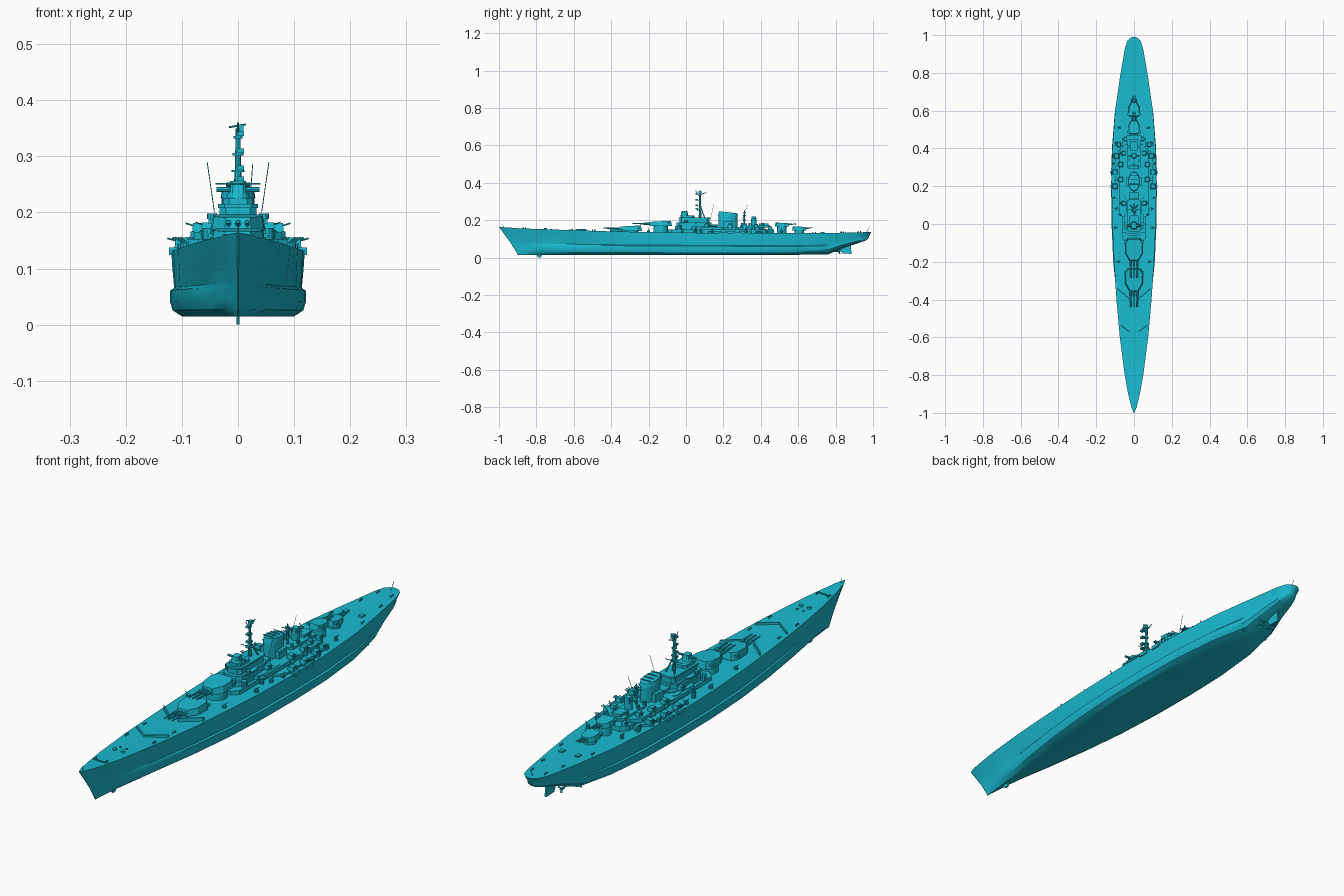
import bpy, bmesh, math
from mathutils import Vector

mat = bpy.data.materials.new("teal_paint")
mat.diffuse_color = (0.01, 0.5, 0.64, 1)


def make(name, verts, faces, smooth=None):
    me = bpy.data.meshes.new(name)
    me.from_pydata(verts, [], faces)
    bm = bmesh.new()
    bm.from_mesh(me)
    bmesh.ops.recalc_face_normals(bm, faces=bm.faces)
    bm.to_mesh(me)
    bm.free()
    ob = bpy.data.objects.new(name, me)
    bpy.context.collection.objects.link(ob)
    me.materials.append(mat)
    if smooth:
        bpy.ops.object.select_all(action='DESELECT')
        bpy.context.view_layer.objects.active = ob
        ob.select_set(True)
        bpy.ops.object.shade_smooth_by_angle(angle=math.radians(smooth))
    return ob


def rings(name, loops, smooth=None):
    n = len(loops[0])
    faces = [tuple(range(n)), tuple(range(n * (len(loops) - 1), n * len(loops)))]
    for k in range(len(loops) - 1):
        for i in range(n):
            j = (i + 1) % n
            faces.append((k * n + i, k * n + j, k * n + n + j, k * n + n + i))
    return make(name, [v for l in loops for v in l], faces, smooth)


def prism(name, outline, z0, z1, at=(0, 0), top=1.0, slope=0.0):
    cx, cy = at
    return rings(name, [[(cx + x, cy + y, z0) for x, y in outline],
                        [(cx + x * top, cy + y * top, z1 + slope * y) for x, y in outline]])


def box(name, x, y0, y1, z0, z1, hw, top=1.0):
    h = (y1 - y0) / 2
    return prism(name, [(-hw, -h), (hw, -h), (hw, h), (-hw, h)], z0, z1, (x, (y0 + y1) / 2), top)


def circle(r, n=16, ry=None):
    return [(r * math.cos(2 * math.pi * i / n), (ry or r) * math.sin(2 * math.pi * i / n)) for i in range(n)]


def drum(name, x, y, z0, z1, r, n=16, top=1.0):
    return prism(name, circle(r, n), z0, z1, (x, y), top)


def octo(name, y0, y1, z0, z1, hw, cut, top=1.0):
    h = (y1 - y0) / 2
    half = [(hw - cut, -h), (hw, -h + cut), (hw, h - cut), (hw - cut, h)]
    return prism(name, half + [(-x, y) for x, y in half[::-1]], z0, z1, (0, (y0 + y1) / 2), top)


def rod(name, a, b, r, r2=None, n=8):
    a, b = Vector(a), Vector(b)
    q = (b - a).to_track_quat('Z', 'Y')
    return rings(name, [[p + q @ Vector((x, y, 0)) for x, y in circle(rr, n)]
                        for p, rr in ((a, r), (b, r2 or r))], 40)


# Hull: y at deck, y at keel, deck z, keel z, half widths at deck / bulge / bottom
stations = [
    (-1.0, -.9, .164, .015, .002, .001, .001), (-.97, -.875, .162, .015, .014, .005, .002),
    (-.9, -.835, .157, .015, .031, .015, .006), (-.8, -.77, .153, .015, .049, .029, .012),
    (-.6, -.6, .146, .015, .075, .06, .033), (-.4, -.4, .14, .015, .093, .09, .06),
    (-.2, -.2, .136, .015, .106, .11, .084), (0, 0, .133, .015, .115, .119, .098),
    (.2, .2, .132, .015, .119, .121, .1), (.4, .4, .131, .015, .115, .117, .092),
    (.6, .6, .131, .015, .1, .101, .058), (.76, .76, .132, .017, .077, .07, .012),
    (.85, .85, .133, .055, .062, .051, .01), (.93, .925, .135, .078, .048, .037, .01),
    (.97, .96, .136, .09, .035, .025, .008), (.985, .972, .136, .1, .02, .013, .005),
    (.99, .976, .136, .106, .006, .004, .002)]
loops = []
for yd, yk, zd, zk, wd, wm, wk in stations:
    step = .94 if -.65 < yd < .7 else 1.0
    half = [(wk, 0), (wk + .78 * (wm - wk), .09), (wm, .22), (wm, .39),
            (wm * step, .43), (wd * .65 + wm * step * .35, .75), (wd, 1)]
    ring = half + [(-x, t) for x, t in half[::-1]]
    loops.append([(x, yk + (yd - yk) * t ** 1.15, zk + (zd - zk) * t) for x, t in ring])
rings("hull", loops, 30)


def deck_z(y):
    for a, b in zip(stations, stations[1:]):
        if a[0] <= y <= b[0]:
            return a[2] + (b[2] - a[2]) * (y - a[0]) / (b[0] - a[0])


# Underwater gear
side = lambda *p: [(x, y, z) for y, z in p for x in (-.004, .004)]
blade = [(.81, .075), (.88, .075), (.885, .02), (.835, .022)]
rings("rudder", [[(x, y, z) for y, z in blade] for x in (-.004, .004)])
rings("keel_foot", [[(x, y, z) for y, z in [(-.8, .016), (-.77, .016), (-.775, 0), (-.79, 0)]] for x in (-.003, .003)])
for s in (-1, 1):
    for x, y0, y1 in ((.025, .62, .81), (.055, .52, .73)):
        rod("propeller_shaft", (s * x, y0, .032), (s * x, y1, .034), .003)
        rod("propeller_hub", (s * x, y1, .034), (s * x, y1 + .02, .034), .005, .002)
        rod("shaft_strut", (s * x, y1 - .02, .034), (s * x, y1 - .02, .075), .0025)
        for k in range(3):
            a = k * 2.094 + .5
            rod("propeller_blade", (s * x, y1 + .008, .034),
                (s * x + .015 * math.cos(a), y1 + .012, .034 + .015 * math.sin(a)), .003, .005, 4)


# Gun turrets: d = -1 faces bow, 1 faces stern
def turret(name, y, zd, z, d, s, offsets, reach):
    drum(name + "_barbette", 0, y, zd, z, .04 * s, 20)
    half = [(.024, .062), (.047, .022), (.049, -.035), (.034, -.06)]
    outline = [(x * s, v * s * d) for x, v in half + [(-x, v) for x, v in half[::-1]]]
    prism(name + "_house", outline, z, z + .026 * s ** .5, (0, y), .9, -.05 * d)
    for e in (-1, 1):
        box(name + "_rangefinder", e * .047 * s, y - d * .04 * s - .007, y - d * .04 * s + .007,
            z + .012, z + .02, .006)
    for o in offsets:
        rod(name + "_barrel_sleeve", (o, y + d * .045 * s, z + .012), (o, y + d * .09 * s, z + .013), .006 * s)
        rod(name + "_barrel", (o, y + d * .06 * s, z + .012), (o, y + d * reach, z + .015), .0042 * s, .003 * s)


turret("fore_turret", -.295, .13, .143, -1, 1, (-.017, 0, .017), .145)
turret("raised_turret", -.135, .13, .168, -1, 1, (-.017, 0, .017), .15)
turret("aft_raised_turret", .512, .125, .165, 1, .62, (-.009, 0, .009), .08)
turret("aft_turret", .605, .125, .145, 1, .62, (-.009, 0, .009), .075)

# Main superstructure decks
octo("lower_deckhouse", -.1, .47, .125, .15, .06, .025)
octo("mid_deckhouse", .03, .42, .148, .164, .078, .03)
octo("shelter_deck", -.06, .16, .15, .168, .048, .02)
octo("aft_deckhouse", .29, .45, .16, .172, .035, .012)
octo("wide_side_deck", .12, .4, .125, .14, .1, .03)

# Bridge tower
octo("bridge_base", -.05, .135, .165, .187, .042, .018)
octo("bridge_tower", -.035, .125, .185, .208, .033, .012)
octo("bridge_roof", -.04, .13, .208, .215, .036, .012)
octo("bridge_wing_deck", -.02, .06, .184, .188, .052, .012)
octo("conning_level", -.03, .045, .215, .226, .026, .01)
drum("director_base", 0, -.008, .224, .236, .021, 16, .85)
octo("director_house", -.026, .01, .234, .25, .015, .005, .85)
rod("director_rangefinder", (-.038, -.008, .241), (.038, -.008, .241), .0045)
for s in (-1, 1):
    drum("bridge_wing_tub", s * .046, .0, .188, .198, .009, 10)
    drum("shelter_tub", s * .052, -.035, .15, .172, .011, 10)
    for x in (.008, .021):
        drum("bridge_window_post", s * x, -.042, .17, .182, .005, 8)

# Foremast with platforms and yards
rod("foremast", (0, .075, .2), (0, .075, .35), .0075, .004)
for s in (-1, 1):
    rod("mast_leg", (s * .02, .1, .212), (0, .078, .27), .003)
for z, r in ((.252, .014), (.272, .012), (.302, .01), (.332, .008)):
    drum("mast_platform", 0, .073, z, z + .004, r, 12)
    box("radar_set", .005, .05, .064, z + .004, z + .012, .006)
rod("mast_yard", (-.04, .075, .251), (.04, .075, .251), .0014, n=6)
rod("upper_yard", (-.016, .075, .352), (.014, .075, .357), .002, n=6)
box("radar_head", .004, .066, .084, .343, .357, .006)
rod("radar_arm", (0, .075, .335), (0, .108, .348), .002)
rod("mast_gaff", (0, .06, .345), (0, .05, .36), .0015)

# Funnel with sloping grated cap
prism("funnel", circle(.029, 20, .05), .15, .228, (0, .225))
prism("funnel_cap", circle(.031, 20, .053), .226, .242, (0, .225), .92, -.1)
for k in range(4):
    y = .19 + .022 * k
    rod("funnel_grate", (-.021, y, .248 - .1 * (y - .225)), (.021, y, .248 - .1 * (y - .225)), .0018, n=6)
for s in (-1, 1):
    box("funnel_vent", s * .033, .2, .25, .16, .195, .008)
box("searchlight_platform", 0, .135, .17, .16, .178, .025)

# After mast and after director
rod("aft_mast", (0, .312, .165), (0, .312, .252), .005, .0025)
for z in (.198, .222, .236):
    drum("aft_mast_platform", 0, .312, z, z + .005, .009, 10)
rod("aft_mast_yard", (-.025, .312, .232), (.025, .312, .232), .0015, n=6)
drum("aft_director_tower", 0, .362, .17, .2, .014, 14)
octo("aft_director", .348, .377, .198, .22, .013, .004, .85)
rod("aft_rangefinder", (-.028, .362, .209), (.028, .362, .209), .0035)
box("aft_control_house", 0, .39, .44, .17, .182, .018)


# Secondary twin mounts and light guns on both sides
def side_mount(x, y, z, s, elev):
    e = 1 if x > 0 else -1
    drum("mount_base", x, y, z - .015, z + .003, .016 * s, 12)
    box("gun_shield", x, y - .014 * s, y + .014 * s, z + .003, z + .003 + .017 * s, .013 * s, .85)
    for o in (-.005, .005):
        rod("mount_barrel", (x, y + o * s, z + .012 * s),
            (x + e * .026 * s, y + o * s, z + .012 * s + elev), .0018 * s, n=6)


for s in (-1, 1):
    for x, y, z, k in ((.1, .2, .135, 1), (.1, .275, .135, 1), (.092, .36, .135, 1),
                       (.07, .235, .163, .9), (.07, .315, .163, .9), (.055, .375, .163, .8),
                       (.055, .11, .166, .8), (.08, .42, .135, .8), (.045, .45, .152, .7)):
        side_mount(s * x, y, z, k, .007)
    for y in (.2, .275):
        box("sponson", s * .112, y - .02, y + .02, .124, .138, .011)
    for y, x in ((.08, .09), (.14, .1), (.32, .104), (.43, .09), (.51, .075), (-.2, .08), (-.02, .095), (.05, .07)):
        drum("light_gun_tub", s * x, y, .128, .145, .008, 10)
        rod("light_gun", (s * x, y, .146), (s * (x + .012), y, .156), .0015, n=6)
    # Launches, vents and whip aerials
    for y in (.07, .14):
        prism("launch", circle(.008, 10, .028), .15, .166, (s * .062, y), 1.1)
    for y in (.3, .34, .41):
        drum("vent", s * .028, y, .165, .186, .006, 8)
    rod("whip_aerial", (s * .042, .13, .2), (s * .055, .15, .29), .0008, n=5)
    # Deck breakwaters
    for name, a, b in (("bow_breakwater", (0, -.592), (.07, -.54)), ("turret_breakwater", (.018, -.405), (.088, -.345))):
        quad = [(s * a[0], a[1]), (s * b[0], b[1]), (s * b[0], b[1] + .007), (s * a[0], a[1] + .007)]
        prism(name, quad, .137, .153)
    # Bollards, capstans and anchors
    for y, x in ((-.87, .025), (-.62, .06), (.68, .07), (.83, .045), (.92, .03), (-.5, .065)):
        for o in (0, .012):
            drum("bollard", s * x, y + o, deck_z(y) - .003, deck_z(y) + .006, .003, 8)
    drum("capstan", s * .018, -.75, .145, .158, .008, 12)
    drum("capstan_small", s * .014, -.72, .145, .154, .004, 10)
    box("hatch", s * .035, .72, .74, .13, .138, .008)
rod("whip_aerial_centre", (.02, .3, .2), (.026, .33, .285), .0008, n=5)
rod("jackstaff", (0, -.975, .16), (0, -.98, .178), .001, n=5)
rod("ensign_staff", (0, .965, .134), (0, .98, .165), .001, n=5)
box("bow_cable_bar", 0, -.872, -.868, .153, .16, .028)
